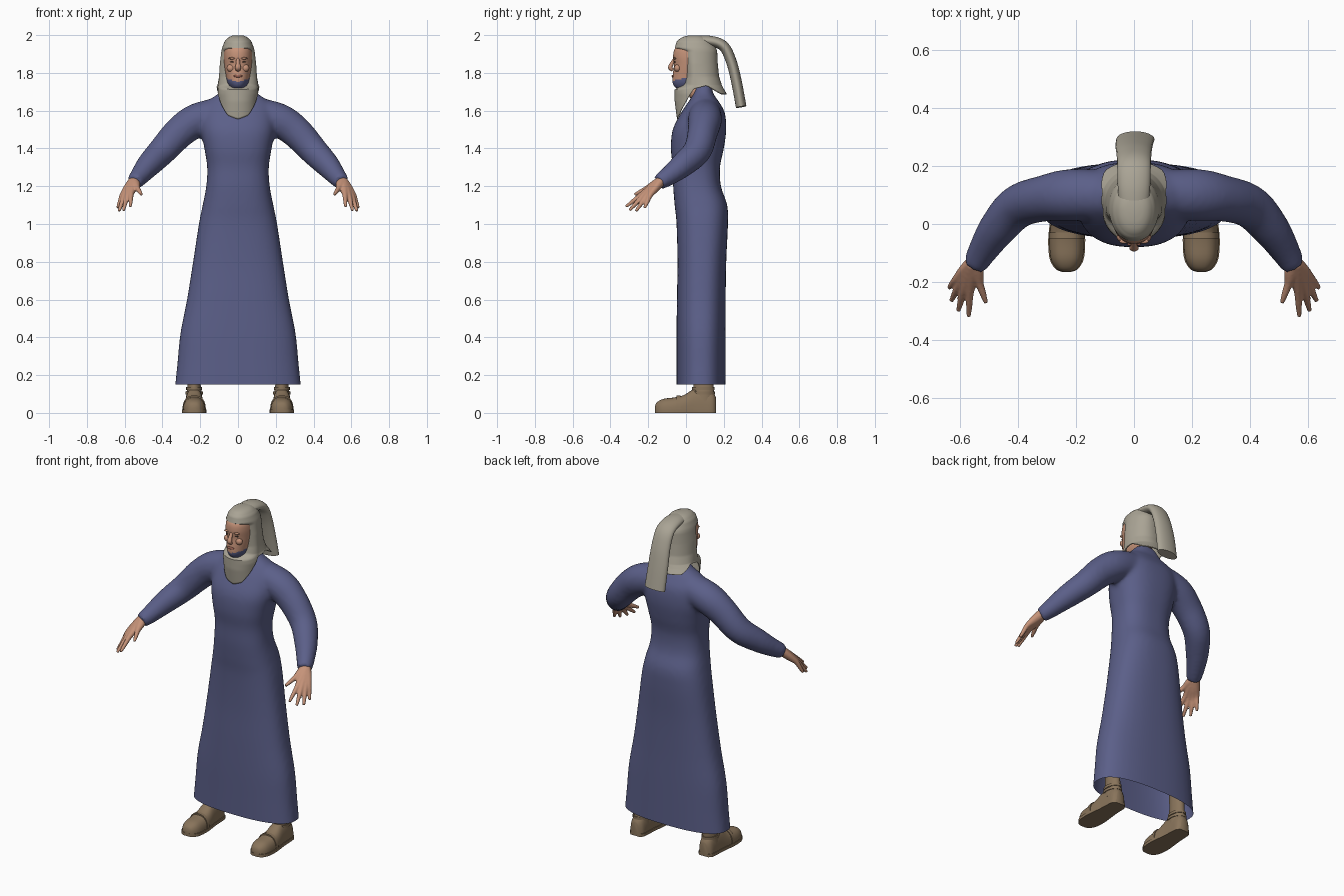
import bpy
import bmesh
import math
from mathutils import Vector

default_cube = bpy.data.objects.get("Cube")
if default_cube:
    bpy.data.objects.remove(default_cube, do_unlink=True)


def make_material(name, red, green, blue):
    material = bpy.data.materials.new(name)
    material.use_nodes = True
    material.diffuse_color = (red, green, blue, 1)
    shader = material.node_tree.nodes["Principled BSDF"]
    shader.inputs["Base Color"].default_value = (red, green, blue, 1)
    shader.inputs["Roughness"].default_value = 0.8
    return material


robe_blue = make_material("robe blue", 0.105, 0.115, 0.25)
cloth_grey = make_material("cloth grey", 0.40, 0.37, 0.30)
skin_tan = make_material("skin tan", 0.56, 0.29, 0.19)
lip_brown = make_material("lip brown", 0.36, 0.14, 0.10)
shoe_brown = make_material("shoe brown", 0.25, 0.175, 0.105)
eye_dark = make_material("eye dark", 0.06, 0.04, 0.03)


def resample(rows, count):
    """Smooth curve through rows of numbers."""
    result = []
    last = len(rows) - 1
    for i in range(count):
        place = i / (count - 1) * last
        k = min(int(place), last - 1)
        t = place - k
        before, a, b, after = (rows[max(k - 1, 0)], rows[k], rows[k + 1], rows[min(k + 2, last)])
        result.append([
            q + t / 2 * (r - p + t * (2 * p - 5 * q + 4 * r - s + t * (3 * (q - r) + s - p)))
            for p, q, r, s in zip(before, a, b, after)])
    return result


def linear(table, value):
    """Straight interpolation in a table of (key, values...) with rising keys."""
    for a, b in zip(table, table[1:]):
        if value <= b[0]:
            t = max(0, (value - a[0]) / (b[0] - a[0]))
            return [p + (q - p) * t for p, q in zip(a[1:], b[1:])]
    return list(table[-1][1:])


def bend(value, power):
    return math.copysign(abs(value) ** (2 / power), value)


def loft(bm, rings, caps=True):
    loops = [[bm.verts.new(point) for point in ring] for ring in rings]
    for low, high in zip(loops, loops[1:]):
        for i in range(len(low)):
            j = (i + 1) % len(low)
            bm.faces.new((low[i], low[j], high[j], high[i]))
    if caps:
        bm.faces.new(loops[0][::-1])
        bm.faces.new(loops[-1])


def stack(bm, rows, count, sides=32, power=2.2, x=0):
    """Upright body from rows of (height, front, back, half width)."""
    rings = []
    for z, front, back, half in resample(rows, count):
        angles = [math.tau * i / sides for i in range(sides)]
        rings.append([(x + half * bend(math.cos(a), power),
                       (front + back) / 2 + (back - front) / 2 * bend(math.sin(a), power), z)
                      for a in angles])
    loft(bm, rings)


def tube(bm, path, count=16, sides=16, side_axis=(1, 0, 0)):
    """Tapered tube through rows of (x, y, z, half width, half thickness)."""
    rows = resample(path, count)
    points = [Vector(row[:3]) for row in rows]
    rings = []
    for i, row in enumerate(rows):
        along = (points[min(i + 1, count - 1)] - points[max(i - 1, 0)]).normalized()
        side = Vector(side_axis)
        side = (side - along * side.dot(along)).normalized()
        up = along.cross(side)
        rings.append([points[i] + side * row[3] * math.cos(math.tau * k / sides)
                      + up * row[4] * math.sin(math.tau * k / sides) for k in range(sides)])
    loft(bm, rings)


def finish(bm, name, *materials, angle=50):
    bmesh.ops.recalc_face_normals(bm, faces=bm.faces)
    mesh = bpy.data.meshes.new(name)
    bm.to_mesh(mesh)
    bm.free()
    for material in materials:
        mesh.materials.append(material)
    obj = bpy.data.objects.new(name, mesh)
    bpy.context.collection.objects.link(obj)
    bpy.ops.object.select_all(action="DESELECT")
    obj.select_set(True)
    bpy.context.view_layer.objects.active = obj
    bpy.ops.object.shade_smooth_by_angle(angle=math.radians(angle))
    return obj


def fuse(obj, voxel, rounds):
    """Melt overlapping solids into one smooth skin."""
    remesh = obj.modifiers.new("fuse", "REMESH")
    remesh.mode = "VOXEL"
    remesh.voxel_size = voxel
    remesh.use_smooth_shade = True
    smooth = obj.modifiers.new("soften", "SMOOTH")
    smooth.iterations = rounds
    graph = bpy.context.evaluated_depsgraph_get()
    mesh = bpy.data.meshes.new_from_object(obj.evaluated_get(graph))
    obj.modifiers.clear()
    obj.data = mesh


def ellipsoid(name, centre, size, material):
    bm = bmesh.new()
    bmesh.ops.create_uvsphere(bm, u_segments=16, v_segments=10, radius=1)
    for vert in bm.verts:
        vert.co = Vector(c + s * v for c, s, v in zip(centre, size, vert.co))
    return finish(bm, name, material)


# Robe: body and sleeves melted together, then cut open at the hem
bm = bmesh.new()
stack(bm, [(.08, -.05, .21, .34), (.25, -.05, .21, .322), (.42, -.05, .21, .305),
           (.6, -.048, .21, .27), (.8, -.045, .213, .238), (1, -.05, .222, .207),
           (1.1, -.06, .218, .187), (1.2, -.068, .185, .168), (1.3, -.07, .18, .163),
           (1.4, -.08, .2, .178), (1.5, -.07, .213, .195), (1.59, -.025, .205, .19),
           (1.65, .015, .172, .16), (1.69, .04, .145, .105), (1.74, .055, .135, .06)],
      90, sides=64, power=2.5)
sleeve = [(.1, .1, 1.585, .085, .085), (.22, .1, 1.548, .09, .09), (.31, .088, 1.485, .08, .085),
          (.4, .06, 1.388, .075, .076), (.47, -.015, 1.315, .066, .066),
          (.52, -.09, 1.255, .052, .052), (.55, -.145, 1.22, .042, .042)]
for s in (1, -1):
    tube(bm, [(s * row[0], *row[1:]) for row in sleeve], 30, 24, (0, 1, 0))
robe = finish(bm, "robe", robe_blue)
fuse(robe, .012, 8)
bm = bmesh.new()
bm.from_mesh(robe.data)
bmesh.ops.bisect_plane(bm, geom=bm.verts[:] + bm.edges[:] + bm.faces[:], dist=1e-5,
                       plane_co=(0, 0, .15), plane_no=(0, 0, 1), clear_inner=True)
bm.to_mesh(robe.data)
bm.free()

# Hands: each finger starts in the wrist so the palm forms from their overlap
wrist = (.552, -.135, 1.225)
fingers = [((.566, -.232, 1.158), (.57, -.318, 1.092)), ((.587, -.226, 1.15), (.606, -.3, 1.072)),
           ((.603, -.21, 1.147), (.63, -.265, 1.068)), ((.612, -.19, 1.153), (.638, -.22, 1.084)),
           ((.533, -.205, 1.19), (.51, -.272, 1.155))]
for s, label in ((1, "left"), (-1, "right")):
    bm = bmesh.new()
    for knuckle, tip in fingers:
        rows = [(*wrist, .03, .028), (*[(p + q) / 2 for p, q in zip(wrist, knuckle)], .026, .022),
                (*knuckle, .015, .015), (*[(p + q) / 2 for p, q in zip(knuckle, tip)], .012, .012),
                (*tip, .008, .008)]
        tube(bm, [(s * row[0], *row[1:]) for row in rows], 14, 12)
    fuse(finish(bm, label + "_hand", skin_tan), .005, 3)

# Head, with the beard painted on the jaw
bm = bmesh.new()
stack(bm, [(1.66, .03, .13, .045), (1.7, -.01, .12, .045), (1.722, -.055, .12, .045),
           (1.75, -.071, .13, .058), (1.79, -.07, .14, .066), (1.84, -.064, .14, .074),
           (1.89, -.068, .14, .076), (1.93, -.058, .13, .07), (1.96, -.02, .1, .045)], 48, 48)
for face in bm.faces:
    centre = face.calc_center_median()
    face.material_index = int(1.705 < centre.z < 1.752 + .3 * abs(centre.x) and centre.y < 0)
finish(bm, "head", skin_tan, robe_blue)

# Nose, mouth, eyes and brows
bm = bmesh.new()
tube(bm, [(0, -.06, 1.875, .009, .008), (0, -.074, 1.85, .011, .01),
          (0, -.083, 1.828, .016, .012), (0, -.07, 1.814, .012, .008)], 14)
finish(bm, "nose", skin_tan)
ellipsoid("mouth", (0, -.07, 1.783), (.024, .006, .007), lip_brown)
for s, label in ((1, "left"), (-1, "right")):
    ellipsoid(label + "_eye", (s * .03, -.058, 1.858), (.012, .005, .004), eye_dark)
    ellipsoid(label + "_brow", (s * .031, -.06, 1.877), (.02, .008, .006), skin_tan)
    ellipsoid(label + "_cheek", (s * .038, -.045, 1.825), (.022, .018, .02), skin_tan)

# Head cloth: table of (height, front, back, front half width, back half width)
drape = [(1.55, -.047, .225, .1, .2), (1.65, -.06, .222, .105, .18), (1.69, -.06, .215, .11, .165),
         (1.715, -.06, .2, .107, .14), (1.735, -.015, .19, .104, .12), (1.78, -.005, .175, .1, .105),
         (1.85, -.01, .168, .096, .096), (1.915, -.02, .165, .088, .088),
         (1.93, -.06, .16, .085, .085), (1.965, -.05, .14, .072, .072),
         (1.988, -.025, .11, .052, .052), (1.997, .01, .08, .03, .03)]
hem = [(0, 1.555), (30, 1.575), (60, 1.64), (85, 1.715), (115, 1.735), (145, 1.69), (180, 1.685)]
rings = []
for row in range(60):
    ring = []
    for i in range(64):
        turn = 360 * i / 64
        low = linear(hem, min(turn, 360 - turn))[0]
        z = 1.997 - .257 * row / 40 if row <= 40 else 1.74 + (low - 1.74) * (row - 40) / 19
        front, back, slim, wide = linear(drape, z)
        middle = .05
        c, s = math.cos(math.radians(turn)), math.sin(math.radians(turn))
        half = slim if c > 0 else slim + (wide - slim) * min(1, -2 * c)
        ring.append((half * bend(s, 2.2), middle - c * (middle - front if c > 0 else back - middle), z))
    rings.append(ring)
bm = bmesh.new()
loft(bm, rings, caps=False)
bm.verts.ensure_lookup_table()
bm.faces.new(bm.verts[:64])
hood = finish(bm, "head_cloth", cloth_grey)
thickness = hood.modifiers.new("thickness", "SOLIDIFY")
thickness.thickness = .005

# Long tail of the head cloth hanging behind
bm = bmesh.new()
tube(bm, [(0, .05, 1.965, .05, .03), (0, .13, 1.968, .056, .028), (0, .2, 1.94, .058, .028),
          (0, .24, 1.86, .06, .028), (0, .268, 1.75, .064, .028), (.005, .292, 1.62, .066, .028)],
     28, 24)
finish(bm, "head_cloth_tail", cloth_grey)

# Shoes: rows of (y, half width, height) with a flat underside
last = [(-.165, .012, .03), (-.155, .035, .055), (-.12, .055, .074), (-.06, .06, .082),
        (-.01, .056, .095), (.04, .05, .125), (.09, .047, .13), (.14, .043, .11), (.16, .025, .08)]
for s, label in ((1, "left"), (-1, "right")):
    x = s * .232
    bm = bmesh.new()
    loft(bm, [[(x + half * bend(math.cos(math.pi * k / 16), 2.6), y,
                .012 + (top - .012) * bend(math.sin(math.pi * k / 16), 2.4)) for k in range(17)]
              for y, half, top in resample(last, 32)])
    finish(bm, label + "_shoe", shoe_brown)
    bm = bmesh.new()
    outline = [(half + .004, y) for y, half, top in resample(last, 24)]
    outline = [(x + w, y) for w, y in outline] + [(x - w, y) for w, y in outline[::-1]]
    loft(bm, [[(px, py, z) for px, py in outline] for z in (0, .018)])
    finish(bm, label + "_sole", shoe_brown)
    # Ankle shaft runs up inside the robe
    bm = bmesh.new()
    stack(bm, [(.06, .03, .155, .045), (.11, .035, .15, .04), (.16, .04, .145, .034),
               (.3, .04, .14, .036), (.5, .035, .145, .045)], 16, 24, 2, x)
    finish(bm, label + "_ankle", shoe_brown)
    # Straps over the ankle and instep
    bm = bmesh.new()
    for z, half, depth in ((.105, .046, .062), (.128, .042, .06)):
        stack(bm, [(z - .008, .092 - depth, .092 + depth, half),
                   (z + .008, .092 - depth, .092 + depth, half)], 3, 24, 2, x)
    loft(bm, [[(x + .062 * bend(math.cos(math.pi * k / 16), 2.6), y,
                .012 + .08 * bend(math.sin(math.pi * k / 16), 2.4)) for k in range(17)]
              for y in (-.05, -.03)])
    finish(bm, label + "_straps", shoe_brown)
